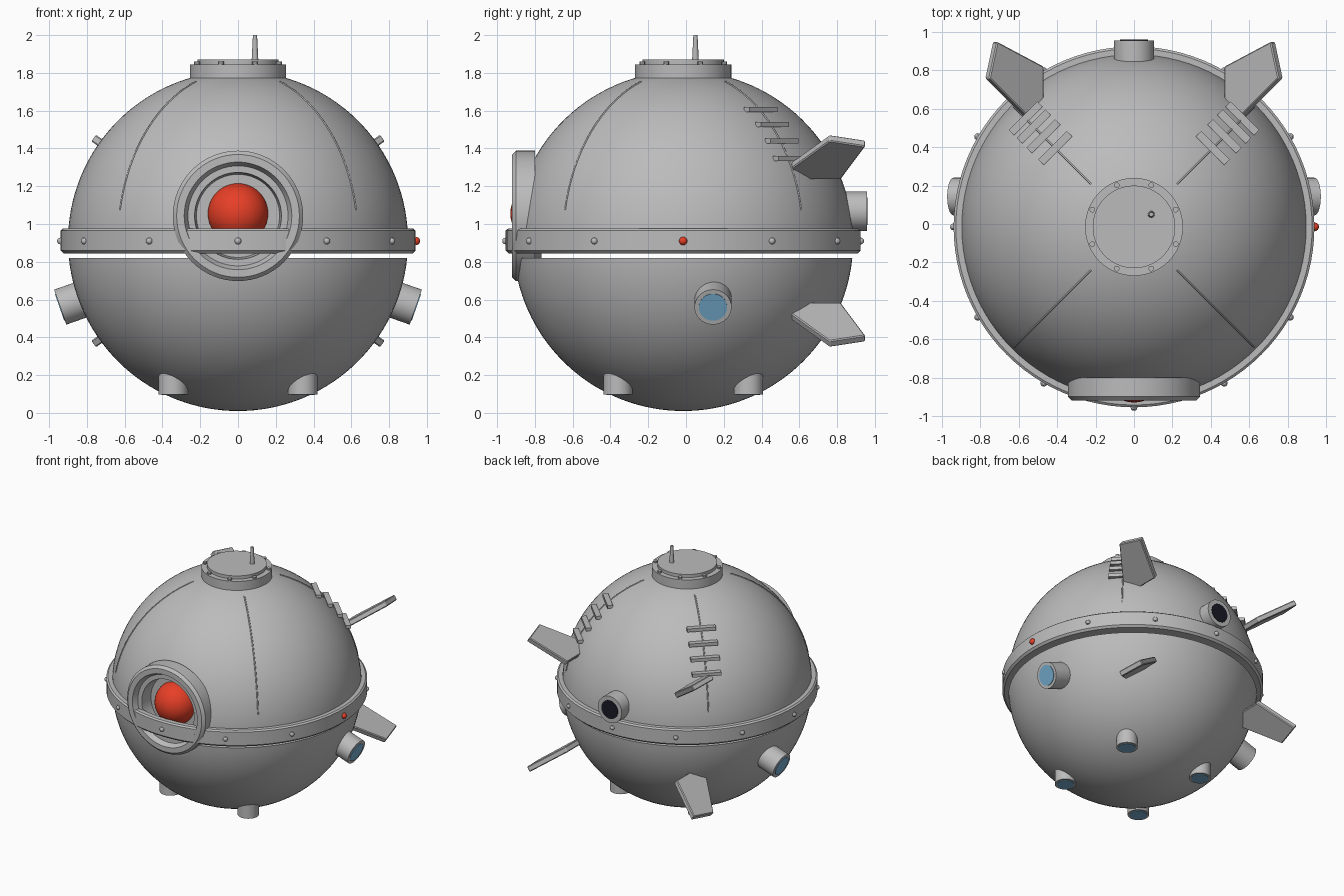
import bpy, bmesh
from math import sin, cos, pi, radians, sqrt
from mathutils import Vector, Matrix

cube = bpy.data.objects.get("Cube")
if cube:
    bpy.data.objects.remove(cube, do_unlink=True)

C = Vector((0, -0.015, 0.91))   # hull centre
R = 0.9                         # hull radius
UP, FRONT, BACK = Vector((0, 0, 1)), Vector((0, -1, 0)), Vector((0, 1, 0))


def material(name, rgb):
    m = bpy.data.materials.new(name)
    m.use_nodes = True
    m.diffuse_color = (*rgb, 1)
    m.node_tree.nodes["Principled BSDF"].inputs["Base Color"].default_value = (*rgb, 1)
    return m


GREY = material("hull grey", (0.5, 0.5, 0.5))
RED = material("signal red", (0.8, 0.05, 0.02))
BLUE = material("glow blue", (0.18, 0.42, 0.62))
DARK = material("vent black", (0.01, 0.01, 0.02))


def finish(name, bm, mat, matrix=Matrix(), smooth=True):
    bmesh.ops.recalc_face_normals(bm, faces=bm.faces)
    me = bpy.data.meshes.new(name)
    bm.to_mesh(me)
    bm.free()
    ob = bpy.data.objects.new(name, me)
    bpy.context.collection.objects.link(ob)
    ob.matrix_world = matrix
    me.materials.append(mat)
    if smooth:
        bpy.ops.object.select_all(action='DESELECT')
        ob.select_set(True)
        bpy.context.view_layer.objects.active = ob
        bpy.ops.object.shade_smooth_by_angle(angle=radians(30))
    return ob


def lathe(name, profile, mat, loc, axis=UP, seg=48, closed=False):
    """Spin (radius, height) points about an axis through loc."""
    bm = bmesh.new()
    vs = [bm.verts.new((r, 0, h)) for r, h in profile]
    pairs = list(zip(vs, vs[1:])) + ([(vs[-1], vs[0])] if closed else [])
    edges = [bm.edges.new(p) for p in pairs]
    bmesh.ops.spin(bm, geom=vs + edges, cent=(0, 0, 0), axis=(0, 0, 1),
                   angle=2 * pi, steps=seg, use_duplicate=False)
    bmesh.ops.remove_doubles(bm, verts=bm.verts, dist=1e-5)
    rot = axis.to_track_quat('Z', 'Y').to_matrix().to_4x4()
    return finish(name, bm, mat, Matrix.Translation(loc) @ rot)


def rod(name, r, a, b, mat, loc, axis=UP, seg=32, r_end=None):
    end = r if r_end is None else r_end
    return lathe(name, [(0, a), (r, a), (end, b), (0, b)], mat, loc, axis, seg)


def ball(name, r, mat, loc, seg=32):
    n = seg // 2
    arc = [(r * sin(pi * i / n), -r * cos(pi * i / n)) for i in range(n + 1)]
    return lathe(name, arc, mat, loc, UP, seg)


def dome(name, cut, sign):
    """Spherical cap closed flat at height cut, relative to the hull centre."""
    start = sqrt(R * R - cut * cut)
    n = 32
    a0 = math_angle(start, sign * cut)
    arc = [(R * cos(a0 + (pi / 2 - a0) * i / n),
            sign * R * sin(a0 + (pi / 2 - a0) * i / n)) for i in range(n)]
    return lathe(name, [(0, cut)] + arc + [(0, sign * R)], GREY, C, UP, 96)


def math_angle(x, y):
    return Vector((1, 0)).angle_signed(Vector((x, y))) * -1


# Hull halves, opened behind the porthole
PORT = Vector((0, 0, 1.043))
cutter = rod("porthole_cutter", 0.28, 0.77, 1.2, GREY, PORT, FRONT)
cutter.hide_render = True
for half in (dome("upper_hull", -0.065, 1), dome("lower_hull", -0.09, -1)):
    mod = half.modifiers.new("opening", 'BOOLEAN')
    mod.operation, mod.object, mod.solver = 'DIFFERENCE', cutter, 'EXACT'
    bpy.context.view_layer.objects.active = half
    bpy.ops.object.modifier_apply(modifier=mod.name)
bpy.data.objects.remove(cutter, do_unlink=True)

# Belt with rivets, one of them a red lamp
lathe("belt", [(0.89, -0.065), (0.925, -0.065), (0.94, -0.05), (0.94, 0.055),
               (0.928, 0.065), (0.89, 0.065)], GREY, C, UP, 96, closed=True)
for i in range(12):
    d = Vector((cos(i * pi / 6), sin(i * pi / 6), 0))
    if i == 0:
        ball("side_lamp", 0.022, RED, C + d * 0.942, 16)
    else:
        ball("belt_rivet", 0.018, GREY, C + d * 0.94, 12)

# Porthole frame with recessed bowl and red eye
lathe("porthole_frame", [(0, 0.765), (0.29, 0.765), (0.29, 0.8), (0.345, 0.8),
                         (0.345, 0.9), (0.325, 0.92), (0.285, 0.92), (0.265, 0.88),
                         (0.23, 0.88), (0.22, 0.78), (0, 0.78)], GREY, PORT, FRONT, 64)
ball("eye", 0.16, RED, Vector((0, -0.77, 1.055)), 40)

# Top hatch with bolts and antenna
HATCH = Vector((0, C.y, 0))
lathe("hatch", [(0, 1.74), (0.255, 1.74), (0.255, 1.845), (0.215, 1.845),
                (0.215, 1.87), (0, 1.87)], GREY, HATCH, UP, 64)
for i in range(8):
    a = (i + 0.5) * pi / 4
    rod("hatch_bolt", 0.015, 1.84, 1.86, GREY,
        HATCH + 0.235 * Vector((cos(a), sin(a), 0)), seg=10)
rod("antenna", 0.018, 1.86, 2.0, GREY, Vector((0.09, 0.05, 0)), seg=16, r_end=0.011)

# Hull seams along the four diagonals
for k in range(4):
    a = pi / 4 + k * pi / 2
    cu = bpy.data.curves.new("hull_seam", 'CURVE')
    cu.dimensions, cu.bevel_depth, cu.bevel_resolution = '3D', 0.005, 1
    sp = cu.splines.new('POLY')
    sp.points.add(32)
    for i, p in enumerate(sp.points):
        e = radians(10.5 + (69.5 - 10.5) * i / 32)
        q = C + R * Vector((cos(e) * cos(a), cos(e) * sin(a), sin(e)))
        p.co = (*q, 1)
    cu.materials.append(GREY)
    bpy.context.collection.objects.link(bpy.data.objects.new("hull_seam", cu))

# Ladder rungs over the rear seams
for a in (pi / 4, 3 * pi / 4):
    for z in (1.607, 1.527, 1.44, 1.347):
        r = sqrt(R * R - (z - C.z) ** 2) + 0.012
        bm = bmesh.new()
        bmesh.ops.create_cube(bm, size=1, matrix=Matrix.Diagonal((0.04, 0.21, 0.026, 1)))
        place = Matrix.Translation((r * cos(a), C.y + r * sin(a), z)) @ Matrix.Rotation(a, 4, 'Z')
        finish("ladder_rung", bm, GREY, place, smooth=False)

# Four tail fins: flat plates whose planes hold the front-back axis
FIN = [(0.59, 0.82), (0.89, 0.95), (0.94, 0.76), (0.70, 0.565), (0.59, 0.5)]
for deg in (35.5, -35.5, 144.5, 215.5):
    t = radians(deg)
    out, nor = Vector((cos(t), 0, sin(t))), Vector((-sin(t), 0, cos(t)))
    bm = bmesh.new()
    base = Vector((0, 0, C.z)) - nor * 0.021
    face = bm.faces.new([bm.verts.new(base + out * s + BACK * y) for s, y in FIN])
    ext = bmesh.ops.extrude_face_region(bm, geom=[face])
    bmesh.ops.translate(bm, vec=nor * 0.042,
                        verts=[v for v in ext["geom"] if isinstance(v, bmesh.types.BMVert)])
    bmesh.ops.recalc_face_normals(bm, faces=bm.faces)
    bmesh.ops.bevel(bm, geom=bm.edges[:], offset=0.006, segments=1, affect='EDGES')
    finish("tail_fin", bm, GREY, smooth=False)


def pipe(name, r, r_disc, length, end, axis, mat):
    """Stub pipe ending at a point, with a thin coloured disc on its mouth."""
    rod(name, r, -length, 0, GREY, end, axis, 40)
    rod(name + "_disc", r_disc, -0.004, 0.004, mat, end, axis, 40)


# Side thrusters, bottom thrusters and rear vent
for sx in (1, -1):
    pipe("side_thruster", 0.098, 0.075, 0.22, Vector((sx * 0.941, 0.143, 0.56)),
         Vector((sx * 0.944, 0, -0.33)), BLUE)
    for sy in (1, -1):
        pipe("bottom_thruster", 0.077, 0.062, 0.16,
             Vector((sx * 0.343, C.y + sy * 0.345, 0.098)), -UP, BLUE)
pipe("rear_vent", 0.105, 0.072, 0.2, Vector((0, 0.957, 1.067)), BACK, DARK)
